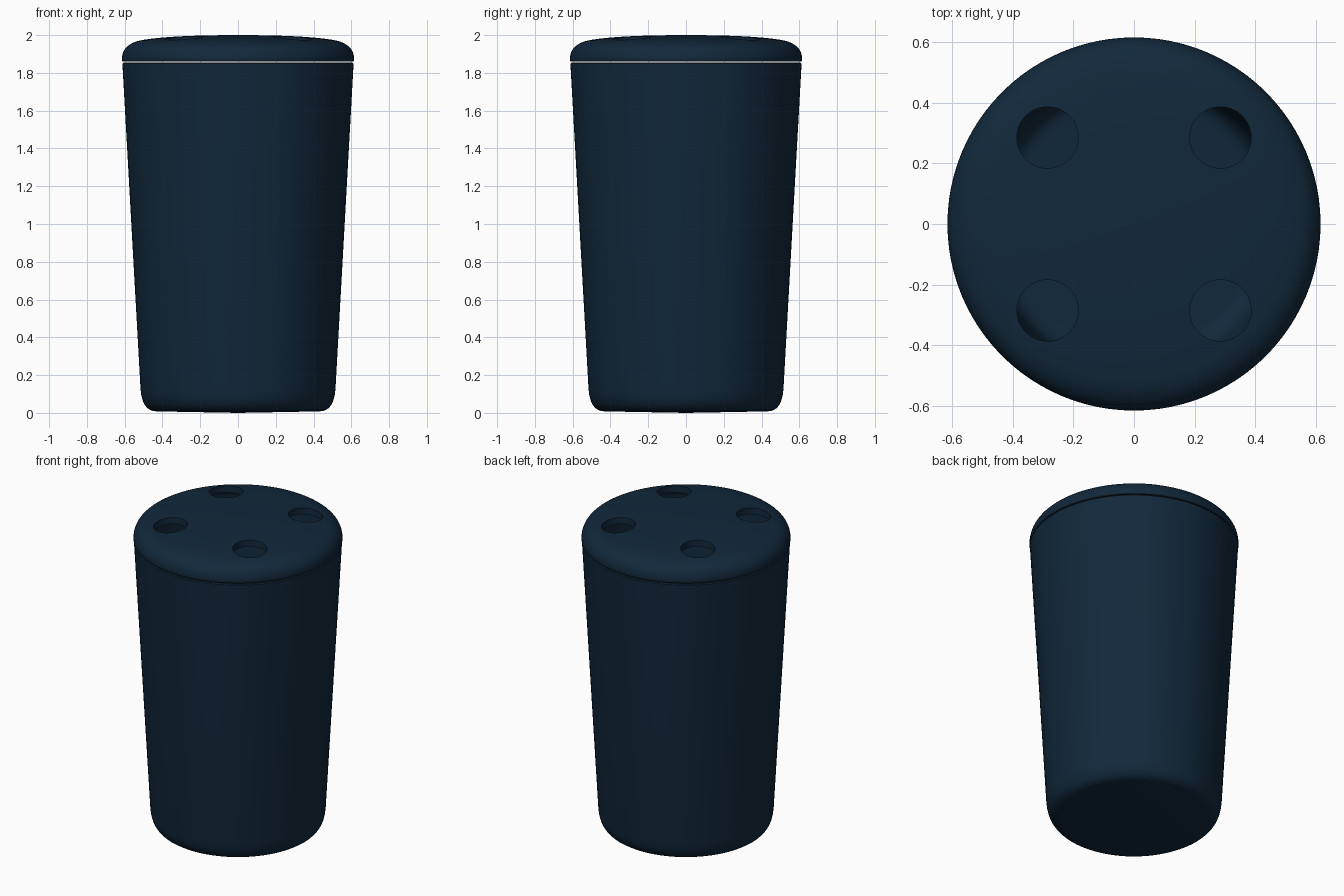
import bpy, bmesh, math

if "Cube" in bpy.data.objects:
    bpy.data.objects.remove(bpy.data.objects["Cube"])

SEGMENTS = 96

navy = bpy.data.materials.new("dark_navy")
navy.diffuse_color = (0.0055, 0.021, 0.044, 1)
navy.use_nodes = True
navy.node_tree.nodes["Principled BSDF"].inputs["Base Color"].default_value = navy.diffuse_color


def bend(a, b, c, n=8):
    """Points on a rounded corner from a to c, pulled towards b."""
    return [tuple((1 - t) ** 2 * p + 2 * t * (1 - t) * q + t * t * r
                  for p, q, r in zip(a, b, c))
            for t in (i / n for i in range(n + 1))]


def lathe(name, profile):
    """Turn an (r, z) profile, starting and ending on the axis, around z."""
    bm = bmesh.new()
    verts = [bm.verts.new((r, 0, z)) for r, z in profile]
    edges = [bm.edges.new(pair) for pair in zip(verts, verts[1:])]
    bmesh.ops.spin(bm, geom=verts + edges, cent=(0, 0, 0), axis=(0, 0, 1),
                   angle=math.tau, steps=SEGMENTS, use_duplicate=False)
    bmesh.ops.remove_doubles(bm, verts=bm.verts, dist=0.0002)
    bmesh.ops.recalc_face_normals(bm, faces=bm.faces)
    mesh = bpy.data.meshes.new(name)
    bm.to_mesh(mesh)
    bm.free()
    mesh.materials.append(navy)
    obj = bpy.data.objects.new(name, mesh)
    bpy.context.collection.objects.link(obj)
    return obj


def activate(obj):
    bpy.ops.object.select_all(action='DESELECT')
    obj.select_set(True)
    bpy.context.view_layer.objects.active = obj


# Hollow tapered cup: outside from the base up, then back down the inside
cup = lathe("cup_body",
            [(0, 0.004)]
            + bend((0.43, 0.012), (0.508, 0.012), (0.516, 0.13))
            + [(0.612, 1.853), (0.607, 1.858), (0.575, 1.858)]
            + bend((0.483, 0.15), (0.475, 0.045), (0.40, 0.045))
            + [(0, 0.045)])

# Domed lid shell with a rounded shoulder
lid = lathe("lid",
            bend((0, 2.0), (0.35, 2.0), (0.50, 1.975))
            + bend((0.50, 1.975), (0.616, 1.957), (0.615, 1.868), 12)[1:]
            + [(0.613, 1.863), (0.608, 1.859), (0.575, 1.859)]
            + bend((0.575, 1.87), (0.575, 1.925), (0.49, 1.935))
            + bend((0.49, 1.935), (0.33, 1.96), (0, 1.96))[1:])

# Four round holes through the lid
for x in (-0.285, 0.285):
    for y in (-0.285, 0.285):
        bpy.ops.mesh.primitive_cylinder_add(vertices=48, radius=0.101,
                                            depth=0.4, location=(x, y, 1.97))
        cutter = bpy.context.object
        cutter.name = "hole_cutter"
        cutter.hide_render = True
        activate(lid)
        cut = lid.modifiers.new("hole", 'BOOLEAN')
        cut.operation = 'DIFFERENCE'
        cut.solver = 'EXACT'
        cut.object = cutter
        bpy.ops.object.modifier_apply(modifier=cut.name)
        bpy.data.objects.remove(cutter)

for obj in (cup, lid):
    activate(obj)
    bpy.ops.object.shade_smooth_by_angle(angle=math.radians(35))
    # Stand the model exactly on the ground
    obj.location.z = -0.004 if obj is cup else 0
